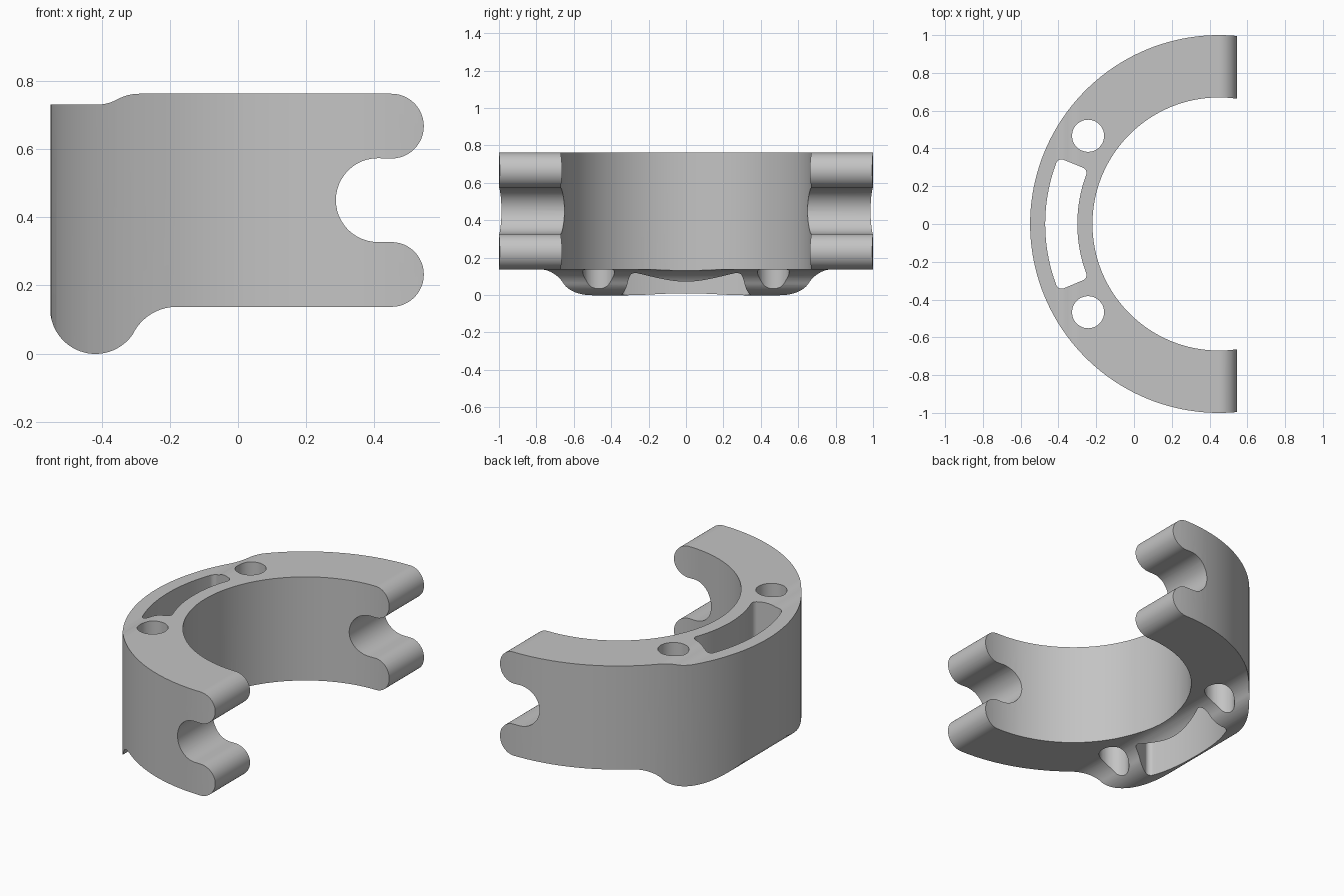
import bpy, bmesh
from math import cos, sin, radians, pi
from mathutils import Vector

if "Cube" in bpy.data.objects:
    bpy.data.objects.remove(bpy.data.objects["Cube"])

CX = 0.45            # ring axis
R_OUT, R_IN = 1.0, 0.67

grey = bpy.data.materials.new("plain grey")
grey.use_nodes = True
colour = (0.55, 0.55, 0.55, 1)
grey.diffuse_color = colour
grey.node_tree.nodes["Principled BSDF"].inputs["Base Color"].default_value = colour


def arc(cx, cy, r, start, end, n=24):
    """Points on an arc, angles in degrees."""
    angles = [radians(start + (end - start) * i / n) for i in range(n + 1)]
    return [(cx + r * cos(a), cy + r * sin(a)) for a in angles]


def prism(name, outline, place, direction):
    """Extrude a closed outline; place turns an outline point into 3D."""
    bm = bmesh.new()
    face = bm.faces.new([bm.verts.new(place(*p)) for p in outline])
    new = bmesh.ops.extrude_face_region(bm, geom=[face])["geom"]
    bmesh.ops.translate(bm, vec=direction,
                        verts=[v for v in new if isinstance(v, bmesh.types.BMVert)])
    bmesh.ops.recalc_face_normals(bm, faces=bm.faces)
    mesh = bpy.data.meshes.new(name)
    bm.to_mesh(mesh)
    bm.free()
    obj = bpy.data.objects.new(name, mesh)
    bpy.context.collection.objects.link(obj)
    mesh.materials.append(grey)
    return obj


def vertical(name, outline):
    return prism(name, outline, lambda x, y: (x, y, -0.3), Vector((0, 0, 1.5)))


def cut(target, tool, operation="DIFFERENCE"):
    mod = target.modifiers.new(tool.name, "BOOLEAN")
    mod.operation, mod.solver, mod.object = operation, "EXACT", tool
    bpy.context.view_layer.objects.active = target
    bpy.ops.object.modifier_apply(modifier=mod.name)
    bpy.data.objects.remove(tool)


def rounded_sector(r_in, r_out, half, r):
    """Ring-sector slot, facing -x, with rounded corners."""
    a_out = half - math_deg(r / (r_out - r))
    a_in = half - math_deg(r / (r_in + r))
    pts = arc(CX, 0, r_out, 180 - a_out, 180 + a_out, 32)
    for radius, ang, start in ((r_out - r, 180 + a_out, 180 + a_out),
                               (r_in + r, 180 + a_in, 270 + a_in)):
        c = (CX + radius * cos(radians(ang)), radius * sin(radians(ang)))
        pts += arc(*c, r, start, start + 90, 8)[1:]
    pts += arc(CX, 0, r_in, 180 + a_in, 180 - a_in, 32)[1:]
    for radius, ang, start in ((r_in + r, 180 - a_in, -a_in),
                               (r_out - r, 180 - a_out, 90 - a_out)):
        c = (CX + radius * cos(radians(ang)), radius * sin(radians(ang)))
        pts += arc(*c, r, start, start + 90, 8)[1:]
    return pts[:-1]


def math_deg(a):
    return a * 180 / pi


# Side profile: stepped top, two rounded fingers with a round notch, lower lobe
profile = [(-0.551, 0.73)]
profile += arc(-0.415, 0.86, 0.13, -90, -61.3, 8)
profile += arc(-0.29, 0.632, 0.13, 118.7, 90, 8)
profile += arc(0.45, 0.667, 0.095, 90, -90)
profile += arc(0.41, 0.45, 0.123, 90, 270)
profile += arc(0.45, 0.232, 0.095, 90, -90)
profile += arc(-0.18, -0.006, 0.143, 90, 150, 14)
profile += arc(-0.418, 0.132, 0.133, -30, -180, 28)[1:]

body = prism("half_ring_body", profile, lambda x, z: (x, -1.2, z), Vector((0, 2.4, 0)))

# Round the outside and bore the inside
cut(body, vertical("outer_round", arc(CX, 0, R_OUT, 0, 360, 160)[:-1]), "INTERSECT")
cut(body, vertical("inner_bore", arc(CX, 0, R_IN, 0, 360, 128)[:-1]))

# Curved slot and the two round holes beside it
cut(body, vertical("curved_slot", rounded_sector(0.75, 0.92, 22.5, 0.03)))
for side in (-1, 1):
    cut(body, vertical("round_hole", arc(-0.243, side * 0.467, 0.085, 0, 360, 48)[:-1]))

# Smooth curves with crisp edges
bpy.ops.object.select_all(action="DESELECT")
body.select_set(True)
bpy.context.view_layer.objects.active = body
bpy.ops.object.shade_smooth_by_angle(angle=radians(30))
weighted = body.modifiers.new("flat_face_normals", "WEIGHTED_NORMAL")
weighted.keep_sharp = True
